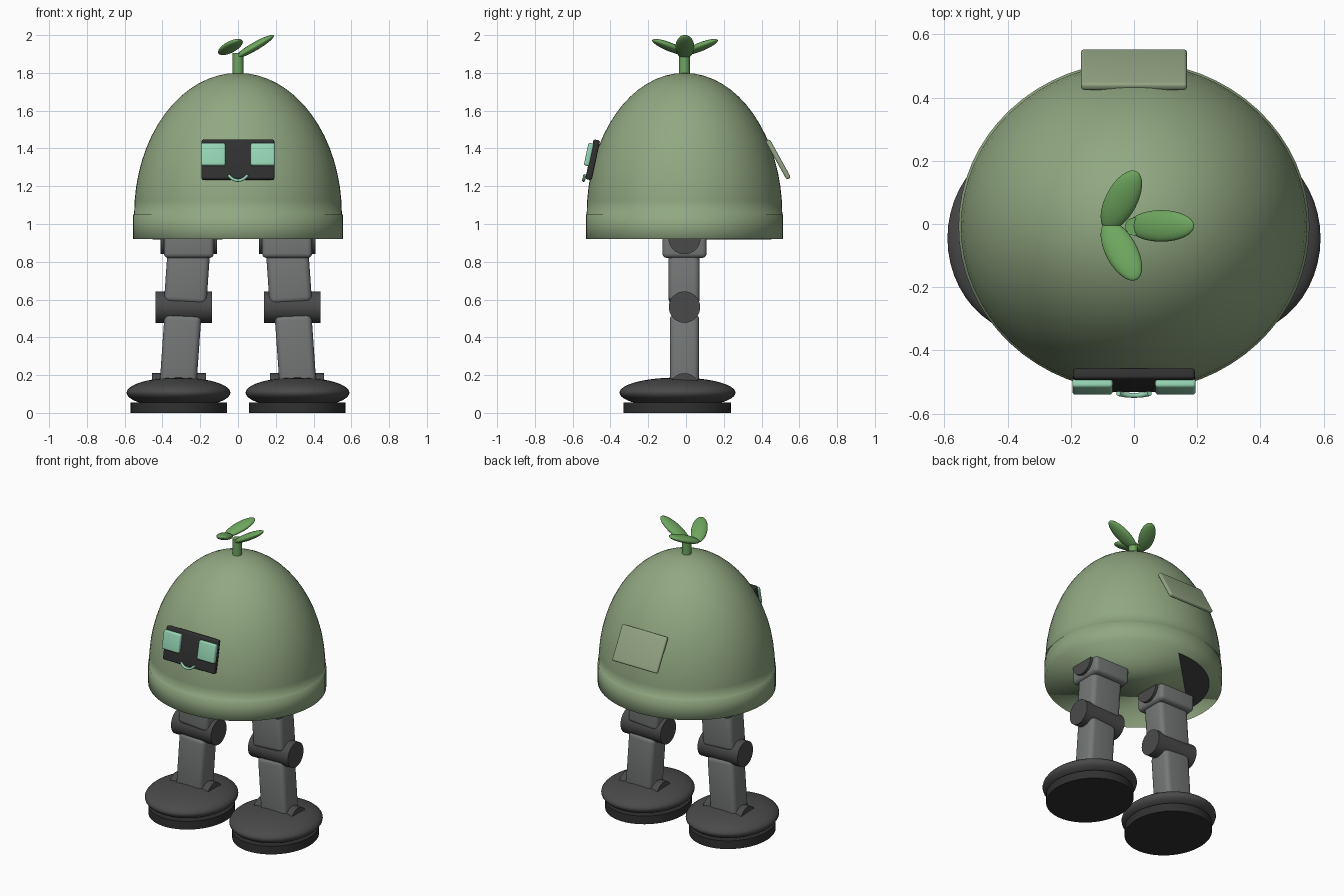
import bpy
import bmesh
from math import radians, sin, cos, pi

cube = bpy.data.objects.get("Cube")
if cube:
    bpy.data.objects.remove(cube, do_unlink=True)


def srgb(v):
    return v / 12.92 if v <= 0.04045 else ((v + 0.055) / 1.055) ** 2.4


def material(name, *rgb):
    color = tuple(srgb(c) for c in rgb) + (1.0,)
    m = bpy.data.materials.new(name)
    m.use_nodes = True
    m.diffuse_color = color
    bsdf = m.node_tree.nodes["Principled BSDF"]
    bsdf.inputs["Base Color"].default_value = color
    bsdf.inputs["Roughness"].default_value = 0.6
    return m


SAGE = material("sage green", 0.57, 0.66, 0.51)
PANEL = material("pale sage", 0.58, 0.65, 0.52)
LEAF = material("leaf green", 0.43, 0.65, 0.37)
GREY = material("leg grey", 0.46, 0.47, 0.47)
DARK = material("dark grey", 0.29, 0.29, 0.29)
BLACK = material("near black", 0.19, 0.19, 0.19)
MINT = material("mint", 0.59, 0.84, 0.71)


def finish(name, mat, angle=40):
    """Name, colour and smooth the active object."""
    ob = bpy.context.object
    ob.name = name
    ob.data.name = name
    ob.data.materials.append(mat)
    if angle:
        bpy.ops.object.shade_smooth_by_angle(angle=radians(angle))
    else:
        bpy.ops.object.shade_smooth()
    return ob


def ellipsoid(name, mat, loc, radii, rot=(0, 0, 0), segments=48):
    bpy.ops.mesh.primitive_uv_sphere_add(segments=segments, ring_count=segments // 2,
                                         location=loc, rotation=rot)
    bpy.context.object.scale = radii
    return finish(name, mat, 0)


def cylinder(name, mat, loc, rx, ry, depth, rot=(0, 0, 0), angle=40):
    bpy.ops.mesh.primitive_cylinder_add(vertices=64, radius=1, depth=depth,
                                        location=loc, rotation=rot)
    bpy.context.object.scale = (rx, ry, 1)
    return finish(name, mat, angle)


def rounded_box(name, mat, loc, size, bevel, rot=(0, 0, 0)):
    bpy.ops.mesh.primitive_cube_add(size=1, location=loc, rotation=rot)
    ob = bpy.context.object
    ob.scale = size
    bpy.ops.object.transform_apply(location=False, rotation=False, scale=True)
    mod = ob.modifiers.new("Rounding", "BEVEL")
    mod.width = bevel
    mod.segments = 4
    bpy.ops.object.modifier_apply(modifier=mod.name)
    return finish(name, mat)


# Body: half-ellipsoid shell over a straight band
dome = ellipsoid("body_dome", SAGE, (0, -0.008, 1.05), (0.55, 0.518, 0.75), segments=64)
bm = bmesh.new()
bm.from_mesh(dome.data)
bmesh.ops.bisect_plane(bm, geom=bm.verts[:] + bm.edges[:] + bm.faces[:],
                       plane_co=(0, 0, 0), plane_no=(0, 0, 1), clear_inner=True)
bm.to_mesh(dome.data)
bm.free()
cylinder("body_band", SAGE, (0, -0.008, 0.985), 0.555, 0.522, 0.13, angle=0)

# Underside plate, leaning so only its rear right edge shows
cylinder("underside_plate", DARK, (0, 0, 0.933), 0.46, 0.46, 0.02,
         rot=(radians(-0.4), radians(-0.4), 0))

# Face: tilted plate, square eyes and a smile
TILT = radians(-12)
rounded_box("face_plate", BLACK, (0, -0.494, 1.34), (0.385, 0.035, 0.215), 0.01, (TILT, 0, 0))
for side, s in (("left", 1), ("right", -1)):
    rounded_box(side + "_eye", MINT, (s * 0.131, -0.514, 1.368), (0.128, 0.03, 0.122),
                0.01, (TILT, 0, 0))

curve = bpy.data.curves.new("mouth", "CURVE")
curve.dimensions = "3D"
curve.bevel_depth = 0.008
curve.use_fill_caps = True
spline = curve.splines.new("POLY")
STEPS = 16
spline.points.add(STEPS)
for i, p in enumerate(spline.points):
    a = -pi * (5 / 6 - i / STEPS * 2 / 3)
    p.co = (0.057 * cos(a), 0, 0.057 * sin(a), 1)
curve.materials.append(MINT)
mouth = bpy.data.objects.new("mouth", curve)
mouth.location = (0, -0.53, 1.287)
mouth.rotation_euler = (TILT, 0, 0)
bpy.context.collection.objects.link(mouth)

# Back hatch
rounded_box("back_panel", PANEL, (0, 0.488, 1.342), (0.335, 0.026, 0.232), 0.01,
            (radians(29), 0, 0))

# Sprout: stem and three leaves
cylinder("sprout_stem", LEAF, (0, -0.008, 1.84), 0.028, 0.028, 0.13)
ellipsoid("leaf_side", LEAF, (0.086, -0.006, 1.938), (0.12, 0.05, 0.022),
          (0, radians(-30), 0), 32)
for side, s in (("back", 1), ("front", -1)):
    ellipsoid("leaf_" + side, LEAF, (-0.04, s * 0.08 - 0.005, 1.937), (0.11, 0.05, 0.022),
              (0, radians(-20), s * radians(62)), 32)

# Legs
ACROSS = (0, radians(90), 0)
for side, s in (("left", 1), ("right", -1)):
    lean = (0, radians(-4 * s), 0)
    cylinder(side + "_hip_joint", DARK, (s * 0.26, -0.008, 0.925), 0.085, 0.085, 0.3, ACROSS)
    rounded_box(side + "_hip_block", GREY, (s * 0.26, -0.008, 0.91), (0.265, 0.235, 0.18), 0.025)
    rounded_box(side + "_thigh", GREY, (s * 0.27, -0.01, 0.72), (0.225, 0.165, 0.28), 0.03, lean)
    cylinder(side + "_knee_joint", DARK, (s * 0.287, -0.008, 0.56), 0.083, 0.083, 0.298, ACROSS)
    rounded_box(side + "_shin", GREY, (s * 0.305, -0.008, 0.325), (0.195, 0.155, 0.39), 0.03, lean)
    cylinder(side + "_ankle_joint", DARK, (s * 0.313, -0.008, 0.13), 0.08, 0.08, 0.285, ACROSS)
    ellipsoid(side + "_foot", DARK, (s * 0.315, -0.045, 0.107), (0.275, 0.307, 0.08))
    cylinder(side + "_sole", BLACK, (s * 0.313, -0.047, 0.0275), 0.255, 0.284, 0.055)
